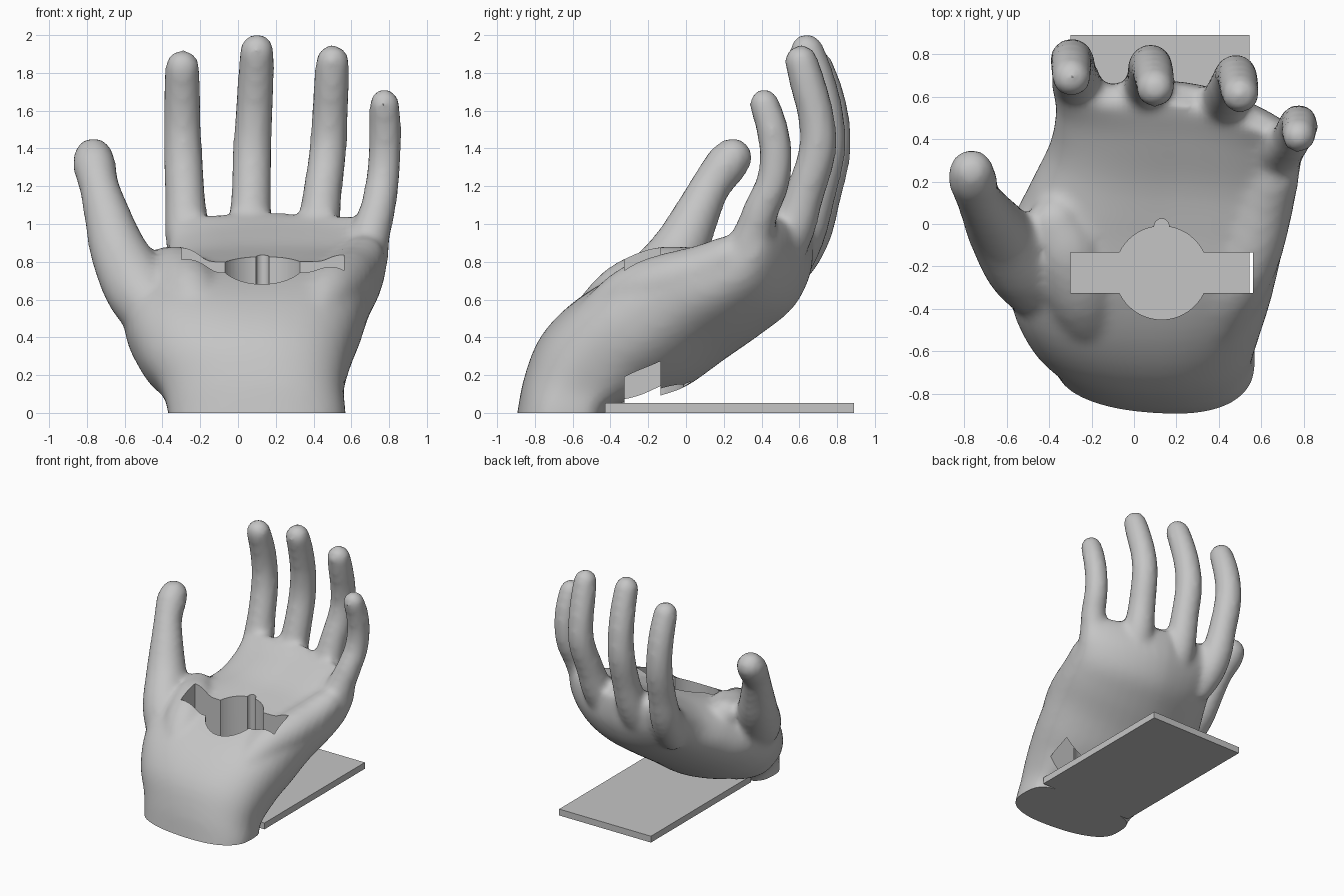
import bpy, bmesh, math
from mathutils import Vector

if "Cube" in bpy.data.objects:
    bpy.data.objects.remove(bpy.data.objects["Cube"])

grey = bpy.data.materials.new("grey")
grey.diffuse_color = (0.56, 0.56, 0.56, 1)
grey.use_nodes = True
grey.node_tree.nodes["Principled BSDF"].inputs["Base Color"].default_value = grey.diffuse_color


def make_object(name, bm):
    mesh = bpy.data.meshes.new(name)
    bmesh.ops.recalc_face_normals(bm, faces=bm.faces)
    bm.to_mesh(mesh)
    bm.free()
    mesh.materials.append(grey)
    ob = bpy.data.objects.new(name, mesh)
    bpy.context.collection.objects.link(ob)
    return ob


def skin(bm, rings):
    """Join closed rings of points into a capped tube."""
    loops = [[bm.verts.new(p) for p in r] for r in rings]
    n = len(loops[0])
    for a, b in zip(loops, loops[1:]):
        for i in range(n):
            bm.faces.new((a[i], a[(i + 1) % n], b[(i + 1) % n], b[i]))
    bm.faces.new(loops[0][::-1])
    bm.faces.new(loops[-1])
    bmesh.ops.recalc_face_normals(bm, faces=bm.faces)


def smooth_rows(rows, steps=4):
    """Catmull-Rom interpolation through rows of numbers."""
    out = []
    for i in range(len(rows) - 1):
        p = [rows[max(0, min(len(rows) - 1, i + k))] for k in (-1, 0, 1, 2)]
        for s in range(steps):
            t = s / steps
            out.append([0.5 * (2 * b + (c - a) * t + (2 * a - 5 * b + 4 * c - d) * t * t
                               + (3 * b - a - 3 * c + d) * t ** 3) for a, b, c, d in zip(*p)])
    return out + [list(rows[-1])]


def digit(bm, rows):
    """Finger from rows of x, y, z, radius, with a rounded tip."""
    pts = smooth_rows(rows)
    tip, r = Vector(pts[-1][:3]), pts[-1][3]
    axis = (tip - Vector(pts[-3][:3])).normalized()
    for a in (0.35, 0.7, 1.05, 1.35):
        pts.append([*(tip + axis * r * math.sin(a)), r * math.cos(a)])
    rings = []
    for i, p in enumerate(pts):
        d = (Vector(pts[min(i + 1, len(pts) - 1)][:3]) - Vector(pts[max(i - 1, 0)][:3])).normalized()
        u = (Vector((1, 0, 0)) - d * d.x).normalized()
        v = d.cross(u)
        rings.append([Vector(p[:3]) + p[3] * (u * math.cos(k * math.tau / 16) + v * math.sin(k * math.tau / 16))
                      for k in range(16)])
    skin(bm, rings)


# Wrist and palm: palm y, z, back y, z, left x, right x, hollow, skew, cup, back roundness
sections = [
    (-0.92, -0.20, -0.43, -0.20, -0.36, 0.57, 0.0, 0.03, 0.0, 0.5),
    (-0.89, 0.00, -0.42, 0.00, -0.37, 0.57, 0.0, 0.03, 0.0, 0.5),
    (-0.85, 0.20, -0.34, 0.05, -0.41, 0.56, 0.0, 0.03, 0.0, 0.55),
    (-0.77, 0.43, -0.20, 0.07, -0.51, 0.59, 0.06, 0.02, 0.0, 0.8),
    (-0.60, 0.66, 0.00, 0.14, -0.59, 0.65, 0.2, 0.0, 0.0, 1.1),
    (-0.36, 0.82, 0.20, 0.28, -0.60, 0.70, 0.3, 0.0, 0.02, 1.1),
    (-0.11, 0.87, 0.40, 0.42, -0.50, 0.75, 0.3, 0.0, 0.05, 1.1),
    (0.15, 0.91, 0.57, 0.56, -0.40, 0.78, 0.2, 0.0, 0.10, 1.1),
    (0.38, 0.98, 0.66, 0.74, -0.37, 0.80, 0.05, 0.0, 0.16, 1.0),
    (0.51, 1.04, 0.67, 0.90, -0.36, 0.79, 0.0, 0.0, 0.19, 0.9),
    (0.56, 1.06, 0.65, 1.00, -0.34, 0.77, 0.0, 0.0, 0.21, 0.9),
]
bm = bmesh.new()
rings = []
for py, pz, by, bz, xl, xr, hollow, skew, cup, rnd in smooth_rows(sections):
    mid, half = Vector((0, (py + by) / 2, (pz + bz) / 2)), Vector((0, (py - by) / 2, (pz - bz) / 2))
    ring = []
    for k in range(40):
        c, s = math.cos(k * math.tau / 40), math.sin(k * math.tau / 40)
        u = math.copysign(abs(c) ** (0.85 if s > 0 else rnd), c)
        v = math.copysign(abs(s) ** (0.85 if s > 0 else min(rnd, 0.95)), s)
        if v > 0:
            v *= 1 - hollow * (1 - u * u) + hollow * 0.2
        p = mid + half * v
        p.x = (xl + xr) / 2 + u * (xr - xl) / 2
        p.y -= skew * u * max(0, s) + cup * max(0, u) ** 1.4
        ring.append(p)
    rings.append(ring)
skin(bm, rings)

# Pads at the thumb root and the outer heel
digit(bm, [(-0.18, -0.54, 0.42, 0.13), (-0.25, -0.34, 0.61, 0.17), (-0.31, -0.14, 0.71, 0.17),
           (-0.37, 0.0, 0.75, 0.135)])
digit(bm, [(0.38, -0.52, 0.45, 0.12), (0.47, -0.30, 0.62, 0.15), (0.55, -0.12, 0.69, 0.15),
           (0.61, 0.08, 0.75, 0.14), (0.66, 0.22, 0.82, 0.12)])
# Thumb, then index, middle, ring and little fingers
digit(bm, [(-0.33, -0.40, 0.40, 0.14), (-0.505, -0.22, 0.62, 0.18), (-0.625, -0.05, 0.84, 0.155),
           (-0.69, 0.05, 1.04, 0.125), (-0.735, 0.13, 1.20, 0.107), (-0.76, 0.21, 1.31, 0.115),
           (-0.765, 0.245, 1.35, 0.107)])
digit(bm, [(-0.22, 0.47, 0.68, 0.10), (-0.25, 0.58, 0.82, 0.12), (-0.27, 0.66, 0.97, 0.118),
           (-0.28, 0.715, 1.15, 0.107), (-0.29, 0.765, 1.35, 0.104), (-0.295, 0.77, 1.52, 0.10),
           (-0.295, 0.74, 1.68, 0.098), (-0.295, 0.69, 1.83, 0.092)])
digit(bm, [(0.05, 0.46, 0.68, 0.10), (0.05, 0.56, 0.82, 0.12), (0.06, 0.63, 0.97, 0.118),
           (0.07, 0.685, 1.15, 0.107), (0.075, 0.74, 1.38, 0.104), (0.085, 0.735, 1.58, 0.10),
           (0.095, 0.69, 1.77, 0.097), (0.10, 0.64, 1.915, 0.092)])
digit(bm, [(0.36, 0.40, 0.68, 0.10), (0.39, 0.49, 0.82, 0.12), (0.425, 0.565, 0.97, 0.117),
           (0.445, 0.625, 1.15, 0.105), (0.475, 0.695, 1.38, 0.10), (0.485, 0.69, 1.56, 0.097),
           (0.495, 0.645, 1.74, 0.095), (0.50, 0.61, 1.86, 0.089)])
digit(bm, [(0.62, 0.22, 0.70, 0.10), (0.67, 0.31, 0.84, 0.115), (0.705, 0.36, 0.96, 0.105),
           (0.74, 0.40, 1.08, 0.095), (0.764, 0.46, 1.22, 0.09), (0.777, 0.475, 1.37, 0.087),
           (0.78, 0.455, 1.51, 0.086), (0.775, 0.415, 1.635, 0.081)])
hand = make_object("hand", bm)


def apply_modifiers(ob):
    dg = bpy.context.evaluated_depsgraph_get()
    mesh = bpy.data.meshes.new_from_object(ob.evaluated_get(dg))
    ob.modifiers.clear()
    ob.data = mesh


# Merge the palm and fingers into one skin
m = hand.modifiers.new("merge", 'REMESH')
m.mode, m.voxel_size = 'VOXEL', 0.024
m = hand.modifiers.new("soften", 'SMOOTH')
m.factor, m.iterations = 0.5, 8
apply_modifiers(hand)

# Flat base of the wrist
bm = bmesh.new()
bm.from_mesh(hand.data)
bmesh.ops.bisect_plane(bm, geom=bm.verts[:] + bm.edges[:] + bm.faces[:], plane_co=(0, 0, 0),
                       plane_no=(0, 0, -1), clear_outer=True)
bmesh.ops.holes_fill(bm, edges=[e for e in bm.edges if e.is_boundary], sides=0)
bmesh.ops.recalc_face_normals(bm, faces=bm.faces)
bm.to_mesh(hand.data)
bm.free()


def arc(cx, cy, r, a0, a1, n):
    return [(cx + r * math.cos(math.radians(a0 + (a1 - a0) * i / n)),
             cy + r * math.sin(math.radians(a0 + (a1 - a0) * i / n))) for i in range(n + 1)]


# Slot with a round pocket and a small notch, cut straight through
outline = [(0.56, -0.325), (0.56, -0.135)] + arc(0.13, -0.23, 0.22, 25.6, 81, 8)
outline += arc(0.13, -0.01, 0.035, 0, 180, 8) + arc(0.13, -0.23, 0.22, 99, 154.4, 8)
outline += [(-0.30, -0.135), (-0.30, -0.325)] + arc(0.13, -0.23, 0.22, 205.6, 334.4, 18)
bm = bmesh.new()
skin(bm, [[(x, y, z) for x, y in outline] for z in (0.053, 1.3)])
cutter = make_object("slot_cutter", bm)
cutter.hide_render = True
m = hand.modifiers.new("slot", 'BOOLEAN')
m.operation, m.solver, m.object = 'DIFFERENCE', 'EXACT', cutter
apply_modifiers(hand)
bpy.data.objects.remove(cutter)

hand.data.materials.clear()
hand.data.materials.append(grey)
for p in hand.data.polygons:
    p.material_index = 0
bpy.context.view_layer.objects.active = hand
hand.select_set(True)
bpy.ops.object.shade_smooth_by_angle(angle=math.radians(35))

# Flat base plate behind the wrist
bm = bmesh.new()
skin(bm, [[(x, y, z) for x, y in ((-0.30, -0.43), (0.545, -0.43), (0.545, 0.89), (-0.30, 0.89))]
          for z in (0, 0.053)])
make_object("base_plate", bm)
